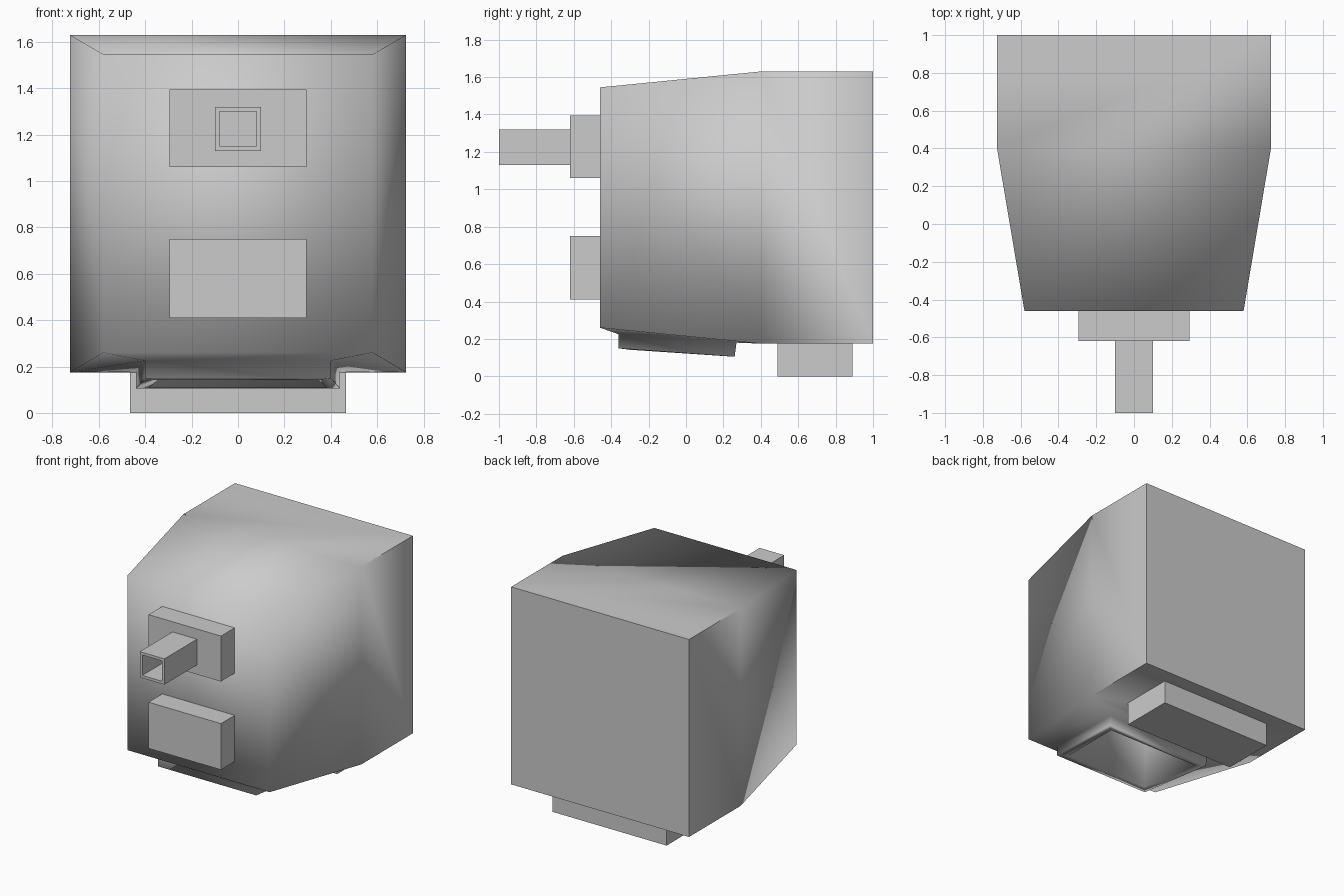
import bpy, bmesh

if "Cube" in bpy.data.objects:
    bpy.data.objects.remove(bpy.data.objects["Cube"])


def rect(y, hw, z0, z1):
    # upright rectangle facing the front
    return [(-hw, y, z0), (hw, y, z0), (hw, y, z1), (-hw, y, z1)]


def tray(front, back):
    # sloping quad under the body, each end given as (half width, y, z)
    (fw, fy, fz), (bw, by, bz) = front, back
    return [(-fw, fy, fz), (fw, fy, fz), (bw, by, bz), (-bw, by, bz)]


def bridge(bm, a, b, skip=None):
    for i in range(4):
        if i != skip:
            j = (i + 1) % 4
            bm.faces.new((a[i], a[j], b[j], b[i]))


def add_ring(bm, pts):
    return [bm.verts.new(p) for p in pts]


def finish(bm, name):
    bmesh.ops.recalc_face_normals(bm, faces=bm.faces)
    mesh = bpy.data.meshes.new(name)
    bm.to_mesh(mesh)
    bm.free()
    obj = bpy.data.objects.new(name, mesh)
    bpy.context.collection.objects.link(obj)
    return obj


def loft(name, sections):
    bm = bmesh.new()
    rings = [add_ring(bm, s) for s in sections]
    for a, b in zip(rings, rings[1:]):
        bridge(bm, a, b)
    bm.faces.new(rings[0])
    bm.faces.new(rings[-1])
    return finish(bm, name)


# Body: square back, tapered front
bm = bmesh.new()
back = add_ring(bm, rect(1.0, 0.725, 0.175, 1.63))
mid = add_ring(bm, rect(0.4, 0.725, 0.175, 1.63))
front = add_ring(bm, rect(-0.46, 0.58, 0.26, 1.545))
bridge(bm, back, mid)
bridge(bm, mid, front, skip=0)
bm.faces.new(back)
bm.faces.new(front)

# Underside opening: raised lip and deep pit
ring = [front[0], front[1], mid[1], mid[0]]
for quad in (
    tray((0.40, -0.36, 0.225), (0.44, 0.27, 0.18)),
    tray((0.40, -0.36, 0.15), (0.44, 0.26, 0.105)),
    tray((0.345, -0.30, 0.142), (0.385, 0.21, 0.108)),
    tray((0.345, -0.27, 0.54), (0.385, 0.24, 0.50)),
):
    nxt = add_ring(bm, quad)
    bridge(bm, ring, nxt)
    ring = nxt
bm.faces.new(ring)

# Soft shading at the front, crisp edges on the rear box
for f in bm.faces:
    f.smooth = True
rear = set(back)
for e in bm.edges:
    if rear & set(e.verts):
        e.smooth = False
finish(bm, "body")

# Front pads
for name, z0, z1 in (("upper_pad", 1.06, 1.395), ("lower_pad", 0.41, 0.75)):
    loft(name, [rect(-0.46, 0.295, z0, z1), rect(-0.62, 0.295, z0, z1)])

# Hollow square spout
loft("spout", [
    rect(-0.62, 0.10, 1.13, 1.32),
    rect(-1.0, 0.10, 1.13, 1.32),
    rect(-1.0, 0.08, 1.15, 1.30),
    rect(-0.65, 0.08, 1.15, 1.30),
])

# Rear foot bar
loft("foot", [rect(0.89, 0.465, 0, 0.175), rect(0.49, 0.465, 0, 0.175)])
